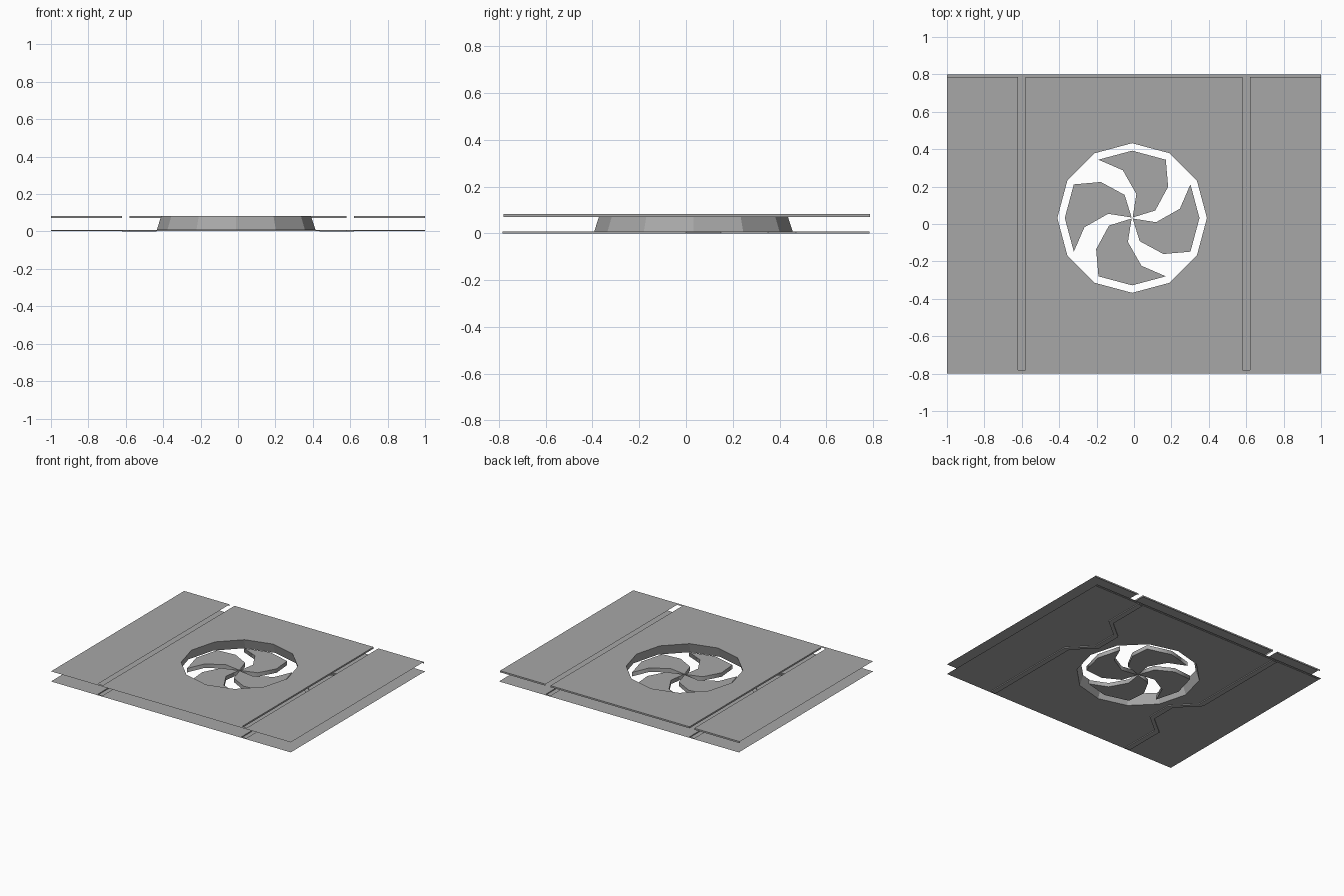
import bpy, bmesh, math
from mathutils import Vector

cube = bpy.data.objects.get("Cube")
if cube:
    bpy.data.objects.remove(cube, do_unlink=True)

grey = bpy.data.materials.new("plain_grey")
grey.use_nodes = True
GREY = (0.39, 0.39, 0.39, 1)
grey.diffuse_color = GREY
grey.node_tree.nodes["Principled BSDF"].inputs["Base Color"].default_value = GREY

CENTRE = Vector((-0.01, 0.032))
TOP, LIP = 0.083, 0.012      # upper sheet height and depth of its turned edges
FLOOR = 0.007                # lower sheet height above the channel floors


def polar(r, deg):
    a = math.radians(deg)
    return CENTRE + Vector((r * math.cos(a), r * math.sin(a)))


def ring(r):
    return [polar(r, i * 30) for i in range(12)]


def sheet(name, loops, z, thickness=0.0):
    """Flat sheet filled between outlines; inner outlines become holes."""
    curve = bpy.data.curves.new(name, "CURVE")
    curve.dimensions = "2D"
    curve.fill_mode = "BOTH"
    curve.extrude = thickness / 2
    for loop in loops:
        spline = curve.splines.new("POLY")
        spline.points.add(len(loop) - 1)
        for point, (x, y) in zip(spline.points, loop):
            point.co = (x, y, 0, 1)
        spline.use_cyclic_u = True
    obj = bpy.data.objects.new(name, curve)
    bpy.context.collection.objects.link(obj)
    obj.location.z = z
    bpy.ops.object.select_all(action="DESELECT")
    obj.select_set(True)
    bpy.context.view_layer.objects.active = obj
    bpy.ops.object.convert(target="MESH")
    obj = bpy.context.object
    obj.data.materials.clear()
    obj.data.materials.append(grey)
    return obj


def strip(name, first, second, z1, z2, closed=False):
    """Band of quads between two matching outlines."""
    bm = bmesh.new()
    a = [bm.verts.new((x, y, z1)) for x, y in first]
    b = [bm.verts.new((x, y, z2)) for x, y in second]
    n = len(a)
    for i in range(n if closed else n - 1):
        j = (i + 1) % n
        bm.faces.new((a[i], a[j], b[j], b[i]))
    mesh = bpy.data.meshes.new(name)
    bm.to_mesh(mesh)
    bm.free()
    mesh.materials.append(grey)
    obj = bpy.data.objects.new(name, mesh)
    bpy.context.collection.objects.link(obj)
    return obj


# Upper sheet, with two long slots open at the back
BACK, SLOT_END = 0.787, -0.78
outline = [(-1, -0.8), (1, -0.8), (1, BACK)]
for x in (0.6, -0.6):
    outline += [(x + 0.02, BACK), (x + 0.02, SLOT_END),
                (x - 0.02, SLOT_END), (x - 0.02, BACK)]
outline.append((-1, BACK))
sheet("upper_sheet", [outline, ring(0.4)], TOP)

# Turned-down edges along the back and the inner slot sides
for i, (x1, x2) in enumerate(((-1, -0.62), (-0.58, 0.58), (0.62, 1))):
    edge = [(x1, BACK), (x2, BACK)]
    strip(f"back_lip_{i}", edge, edge, TOP - LIP, TOP)
for side, x in (("left", 0.58), ("right", -0.58)):
    edge = [(x, SLOT_END), (x, BACK)]
    strip(f"{side}_slot_side", edge, edge, TOP - LIP, TOP)

# Lower sheet, with two bent channels that are half-turn copies of each other
bend = [(0.6, 0.785), (0.6, 0.47), (0.455, 0.35), (0.455, 0.15),
        (0.6, 0), (0.6, -0.785)]
holes = []
for side, sign in (("left", 1), ("right", -1)):
    path = [(sign * x, sign * y) for x, y in bend]
    inner = [(x - 0.02, y) for x, y in path]
    outer = [(x + 0.02, y) for x, y in path]
    holes.append(inner + outer[::-1])
    strip(f"{side}_channel_floor", inner, outer, 0, 0)
    strip(f"{side}_channel_inner_side", inner, inner, 0, FLOOR)
    strip(f"{side}_channel_outer_side", outer, outer, 0, FLOOR)
border = [(-1, -0.8), (1, -0.8), (1, 0.8), (-1, 0.8)]
sheet("lower_sheet", [border, ring(0.425)] + holes, FLOOR)
lower_edge = [(-1, BACK), (1, BACK)]
strip("lower_back_lip", lower_edge, lower_edge, FLOOR - 0.005, FLOOR)

# Tapered duct wall joining the two sheets
strip("duct_wall", ring(0.425), ring(0.4), FLOOR, TOP, closed=True)

# Four swept fan blades meeting at the centre
blade = [(0.36, 120), (0.36, 90), (0.36, 60), (0.255, 41), (0.13, 18),
         (0.004, 45), (0.13, 80), (0.26, 101)]
for i in range(4):
    points = [polar(r, deg - 90 * i) for r, deg in blade]
    sheet(f"fan_blade_{i}", [points], 0.022, 0.03)
